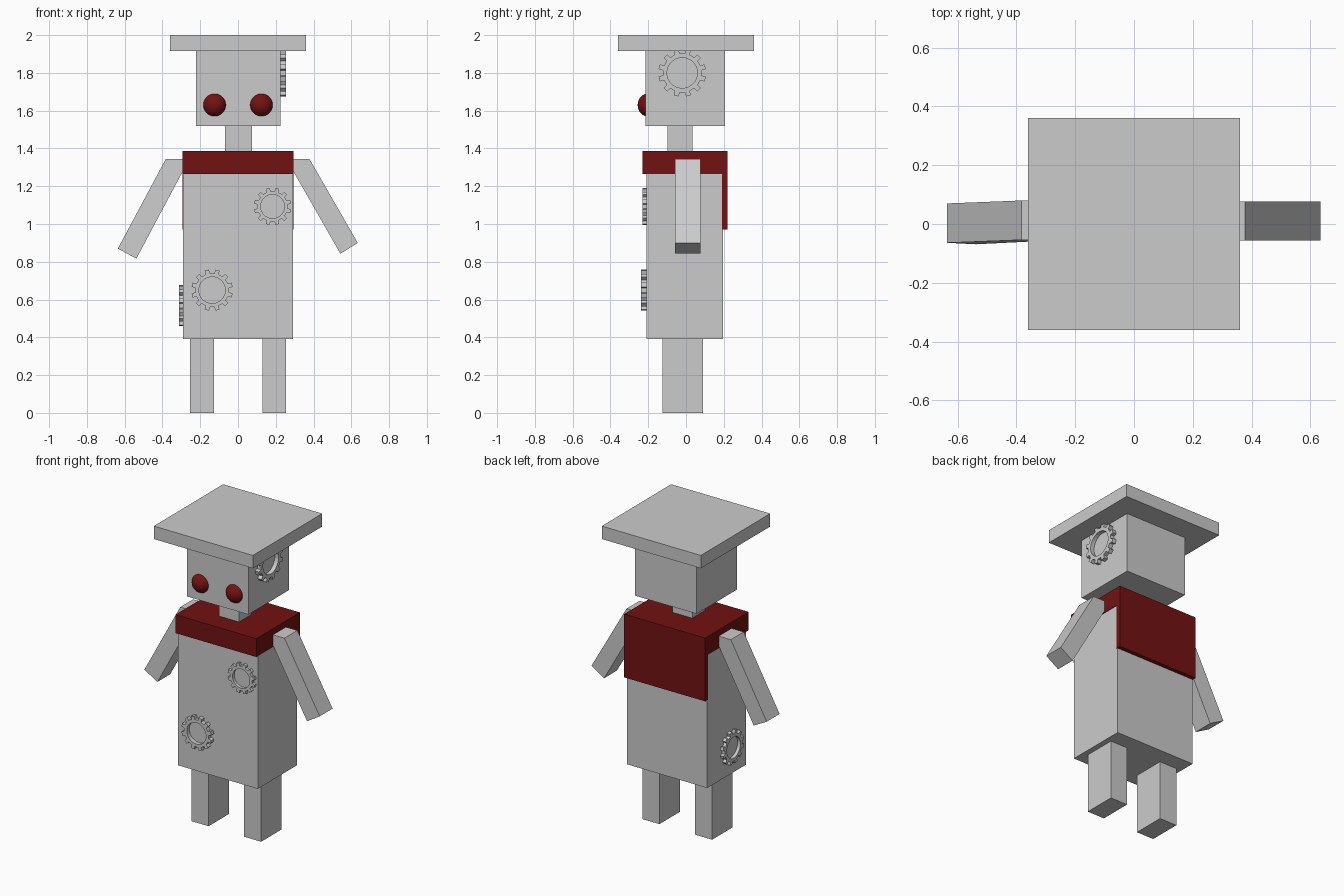
import bpy, bmesh, math
from mathutils import Matrix, Vector

if "Cube" in bpy.data.objects:
    bpy.data.objects.remove(bpy.data.objects["Cube"])


def material(name, rgb):
    m = bpy.data.materials.new(name)
    m.diffuse_color = (*rgb, 1)
    m.use_nodes = True
    m.node_tree.nodes["Principled BSDF"].inputs["Base Color"].default_value = m.diffuse_color
    return m


GREY = material("metal grey", (0.6, 0.6, 0.6))
RED = material("dark red", (0.17, 0.006, 0.006))


def finish(name, bm, mat):
    bmesh.ops.recalc_face_normals(bm, faces=bm.faces)
    me = bpy.data.meshes.new(name)
    bm.to_mesh(me)
    bm.free()
    me.materials.append(mat)
    ob = bpy.data.objects.new(name, me)
    bpy.context.collection.objects.link(ob)
    return ob


def box(name, x, y, z, mat=GREY):
    bm = bmesh.new()
    bmesh.ops.create_cube(bm, size=1)
    for v in bm.verts:
        v.co = [(a + b) / 2 + c * (b - a) for (a, b), c in zip((x, y, z), v.co)]
    return finish(name, bm, mat)


def arm(name, points):
    # four-sided outline in x-z, with a y shift per corner
    bm = bmesh.new()
    front = [bm.verts.new((x, -0.057 + s, z)) for x, z, s in points]
    back = [bm.verts.new((x, 0.077 + s, z)) for x, z, s in points]
    bm.faces.new(front)
    bm.faces.new(back[::-1])
    for i in range(4):
        j = (i + 1) % 4
        bm.faces.new((front[j], front[i], back[i], back[j]))
    return finish(name, bm, GREY)


def gear(name, centre, axis, r, teeth=12):
    # open toothed ring, outer face centred on `centre`, pointing along `axis`
    bm = bmesh.new()
    depth = 0.4 * r
    rings = []
    for h in (0, -depth):
        outer, inner = [], []
        for t in range(teeth):
            for f, k in ((0.25, 0.9), (0.3, 1.1), (0.7, 1.1), (0.75, 0.9)):
                a = (t + f) * 2 * math.pi / teeth
                c, s = math.cos(a), math.sin(a)
                outer.append(bm.verts.new((k * r * c, k * r * s, h)))
                inner.append(bm.verts.new((0.7 * r * c, 0.7 * r * s, h)))
        rings.append((outer, inner))
    (o1, i1), (o2, i2) = rings
    n = len(o1)
    for i in range(n):
        j = (i + 1) % n
        for a, b in ((o1, i1), (i1, i2), (i2, o2), (o2, o1)):
            bm.faces.new((a[i], a[j], b[j], b[i]))
    rot = Vector(axis).to_track_quat('Z', 'Y').to_matrix().to_4x4()
    bm.transform(Matrix.Translation(centre) @ rot)
    return finish(name, bm, GREY)


# Head, hat, neck and torso
box("hat", (-0.36, 0.36), (-0.36, 0.36), (1.915, 2.0))
box("head", (-0.222, 0.226), (-0.215, 0.206), (1.52, 1.92))
box("neck", (-0.07, 0.075), (-0.097, 0.035), (1.37, 1.53))
box("body", (-0.291, 0.291), (-0.21, 0.195), (0.39, 1.375))

# Cape: collar block and hanging back panel
box("cape_collar", (-0.294, 0.295), (-0.23, 0.205), (1.265, 1.386), RED)
box("cape_back", (-0.294, 0.295), (0.19, 0.221), (0.97, 1.386), RED)

# Legs
box("left_leg", (-0.253, -0.127), (-0.124, 0.09), (0, 0.4))
box("right_leg", (0.13, 0.255), (-0.124, 0.09), (0, 0.4))

# Arms
arm("right_arm", [(0.255, 1.345, 0), (0.378, 1.345, 0), (0.634, 0.90, 0), (0.542, 0.843, 0)])
arm("left_arm", [(-0.257, 1.345, 0.002), (-0.382, 1.345, 0.003),
                 (-0.636, 0.87, -0.007), (-0.538, 0.817, -0.012)])

# Eyes
for side, name in ((-1, "left_eye"), (1, "right_eye")):
    bm = bmesh.new()
    bmesh.ops.create_uvsphere(bm, u_segments=32, v_segments=16, radius=0.064)
    bm.transform(Matrix.Translation((side * 0.124, -0.192, 1.63)))
    for f in bm.faces:
        f.smooth = True
    finish(name, bm, RED)

# Gears
gear("chest_gear", (0.183, -0.229, 1.093), (0, -1, 0), 0.09)
gear("belly_gear", (-0.137, -0.237, 0.65), (0, -1, 0), 0.1)
gear("side_gear", (-0.312, -0.05, 0.568), (-1, 0, 0), 0.1)
gear("head_gear", (0.253, -0.02, 1.8), (1, 0, 0), 0.115)
